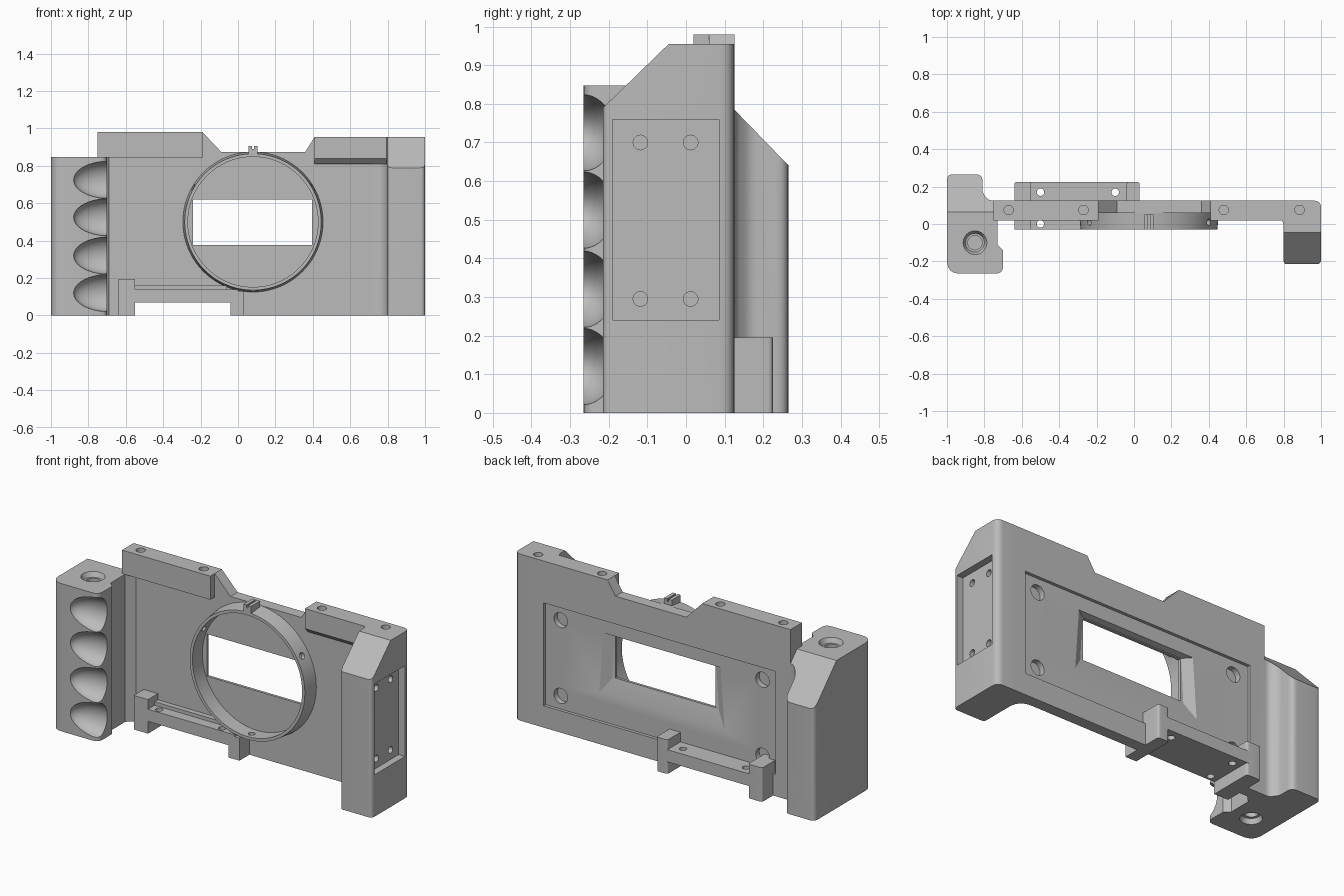
import bpy, bmesh, math
from mathutils import Matrix, Vector

if "Cube" in bpy.data.objects:
    bpy.data.objects.remove(bpy.data.objects["Cube"])

GREY = (0.5, 0.5, 0.5, 1)
grey = bpy.data.materials.new("body_grey")
grey.use_nodes = True
grey.diffuse_color = GREY
grey.node_tree.nodes["Principled BSDF"].inputs["Base Color"].default_value = GREY

PLACE = {"x": lambda u, v, w: (w, u, v),
         "y": lambda u, v, w: (u, w, v),
         "z": lambda u, v, w: (u, v, w)}


def loft(name, start, end, axis, lo, hi):
    """Solid between two matching profiles along an axis."""
    bm = bmesh.new()
    a = [bm.verts.new(PLACE[axis](u, v, lo)) for u, v in start]
    b = [bm.verts.new(PLACE[axis](u, v, hi)) for u, v in end]
    n = len(a)
    bm.faces.new(a)
    bm.faces.new(b)
    for i in range(n):
        j = (i + 1) % n
        bm.faces.new((a[i], a[j], b[j], b[i]))
    bmesh.ops.recalc_face_normals(bm, faces=bm.faces)
    mesh = bpy.data.meshes.new(name)
    bm.to_mesh(mesh)
    bm.free()
    mesh.materials.append(grey)
    obj = bpy.data.objects.new(name, mesh)
    bpy.context.collection.objects.link(obj)
    return obj


def prism(name, profile, axis, lo, hi):
    return loft(name, profile, profile, axis, lo, hi)


def box(name, x, y, z):
    return prism(name, [(x[0], y[0]), (x[1], y[0]), (x[1], y[1]), (x[0], y[1])], "z", *z)


def circle(u, v, r, n=32):
    return [(u + r * math.cos(math.tau * i / n), v + r * math.sin(math.tau * i / n))
            for i in range(n)]


def rounded(points):
    """Profile from (u, v, radius) corners, with curved corners."""
    out = []
    for i, (u, v, r) in enumerate(points):
        p = Vector((u, v))
        if not r:
            out.append((u, v))
            continue
        before = p + (Vector(points[i - 1][:2]) - p).normalized() * r
        after = p + (Vector(points[(i + 1) % len(points)][:2]) - p).normalized() * r
        for k in range(7):
            t = k / 6
            out.append(tuple(before * (1 - t) ** 2 + p * 2 * t * (1 - t) + after * t * t))
    return out


def cut(targets, cutter):
    for obj in targets:
        mod = obj.modifiers.new("cut", "BOOLEAN")
        mod.operation, mod.solver, mod.object = "DIFFERENCE", "EXACT", cutter
        bpy.context.view_layer.objects.active = obj
        bpy.ops.object.modifier_apply(modifier=mod.name)
    bpy.data.objects.remove(cutter)


# Main plate, stepped along the top and notched at the bottom
plate = prism("main_plate", [
    (-.75, 0), (-.55, 0), (-.55, .07), (-.04, .07), (-.04, 0), (.9, 0), (.9, .955),
    (.41, .955), (.36, .875), (-.09, .875), (-.19, .98), (-.75, .98)], "y", .06, .125)

# Top rails in front of the plate
left_rail = box("right_top_rail", (-.75, -.19), (.02, .065), (.845, .98))
right_rail = prism("left_top_rail", [(.02, .955), (.02, .84), (.05, .81), (.065, .81),
                                     (.065, .955)], "x", .41, .85)

# Side block with sloped top and a curved inner corner
block = prism("side_block", rounded([
    (.8, -.215, .02), (1, -.215, .025), (1, .125, .04), (.72, .125, 0),
    (.72, .06, 0), (.8, .06, .08)]), "z", 0, .955)
cut([block], prism("slope", [(-.225, .78), (-.045, .955), (-.045, 1.1), (-.225, 1.1)],
                   "x", .7, 1.1))
cut([block], box("inner_step", (.7, .795), (0, .0595), (.81, 1)))
cut([block], box("side_recess", (.96, 1.1), (-.19, .085), (.24, .76)))
for y in (-.118, .012):
    for z in (.295, .7):
        cut([block], prism("screw", circle(y, z, .019, 20), "x", .92, 1))

# Hand grip with sloped back, finger grooves and countersunk holes
grip = prism("hand_grip", rounded([
    (-1, -.265, .07), (-.7, -.265, .04), (-.7, -.14, 0), (-.73, -.11, 0), (-.73, .02, 0),
    (-.69, .06, 0), (-.69, .125, 0), (-.775, .125, .02), (-.81, .165, .02),
    (-.81, .265, .035), (-1, .265, .03)]), "z", 0, .847)
cut([grip], prism("slope", [(.065, .847), (.3, .605), (.3, 1), (.065, 1)], "x", -1.1, -.6))
for z in (.12, .32, .525, .725):
    bm = bmesh.new()
    bmesh.ops.create_uvsphere(bm, u_segments=32, v_segments=20, radius=1)
    bm.transform(Matrix.Translation((-.69, -.27, z)) @ Matrix.Diagonal((.19, .085, .1, 1)))
    mesh = bpy.data.meshes.new("groove")
    bm.to_mesh(mesh)
    bm.free()
    groove = bpy.data.objects.new("groove", mesh)
    bpy.context.collection.objects.link(groove)
    cut([grip], groove)
for lo, hi, r0, r1 in ((.82, .86, .05, .07), (.7, .83, .038, .038),
                       (-.01, .03, .06, .05), (.02, .15, .035, .035)):
    cut([grip], loft("button_hole", circle(-.85, -.1, r0), circle(-.85, -.1, r1), "z", lo, hi))

# Recessed back panel, its screw holes and the flared window
cut([plate, block], box("back_recess", (-.655, .815), (.107, .2), (.125, .715)))
for x in (-.56, .72):
    for z in (.2, .635):
        cut([plate, block], prism("screw", circle(x, z, .043), "y", .075, .12))
cut([plate], box("window", (-.24, .395), (0, .2), (.378, .62)))
cut([plate], loft("window_flare", [(-.26, .37), (.415, .37), (.4, .625), (-.245, .625)],
                  [(-.325, .28), (.48, .28), (.455, .635), (-.3, .635)], "y", .075, .11))

# Screw holes along the top
for x in (-.67, -.27, .48, .885):
    cut([plate, left_rail, right_rail, block],
        prism("screw", circle(x, .075, .025, 20), "z", .88, 1.1))

# Lens ring with radial screw holes and a slotted index tab
CX, CZ = .08, .5
ring = loft("lens_ring", circle(CX, CZ, .365, 96), circle(CX, CZ, .375, 96), "y", -.03, .062)
cut([ring], prism("bore", circle(CX, CZ, .348, 96), "y", -.1, .1))
for angle in (60, -60, 180):
    hole = prism("screw", circle(0, 0, .018, 16), "z", .3, .42)
    hole.data.transform(Matrix.Translation((CX, .01, CZ))
                        @ Matrix.Rotation(math.radians(angle), 4, "Y"))
    cut([ring], hole)
tab = box("index_tab", (.055, .105), (-.03, .05), (.855, .905))
cut([tab], box("slot", (.075, .085), (-.1, .1), (.89, 1)))

# Bottom shelf crossing the plate, with end posts
shelf = box("bottom_shelf", (-.6, .0), (-.03, .225), (.07, .14))
outer_post = prism("outer_post", rounded([
    (-.64, -.03, 0), (-.55, -.03, 0), (-.55, .225, .015), (-.64, .225, .015)]), "z", 0, .195)
inner_post = prism("inner_post_back", rounded([
    (-.04, .1, 0), (.03, .1, 0), (.03, .225, .015), (-.04, .225, .015)]), "z", 0, .195)
front_post = box("inner_post_front", (-.04, .03), (-.03, .08), (0, .13))
ledge = box("shelf_ledge", (-.55, -.06), (.03, .065), (.13, .16))
for x in (-.5, -.1):
    for y in (0, .17):
        cut([shelf], prism("screw", circle(x, y, .02, 20), "z", 0, .3))

# Smooth the curved surfaces, keep hard edges
for obj in (plate, left_rail, right_rail, block, grip, ring, tab, shelf,
            outer_post, inner_post, front_post, ledge):
    bpy.ops.object.select_all(action="DESELECT")
    obj.select_set(True)
    bpy.context.view_layer.objects.active = obj
    bpy.ops.object.shade_smooth_by_angle(angle=math.radians(30))
